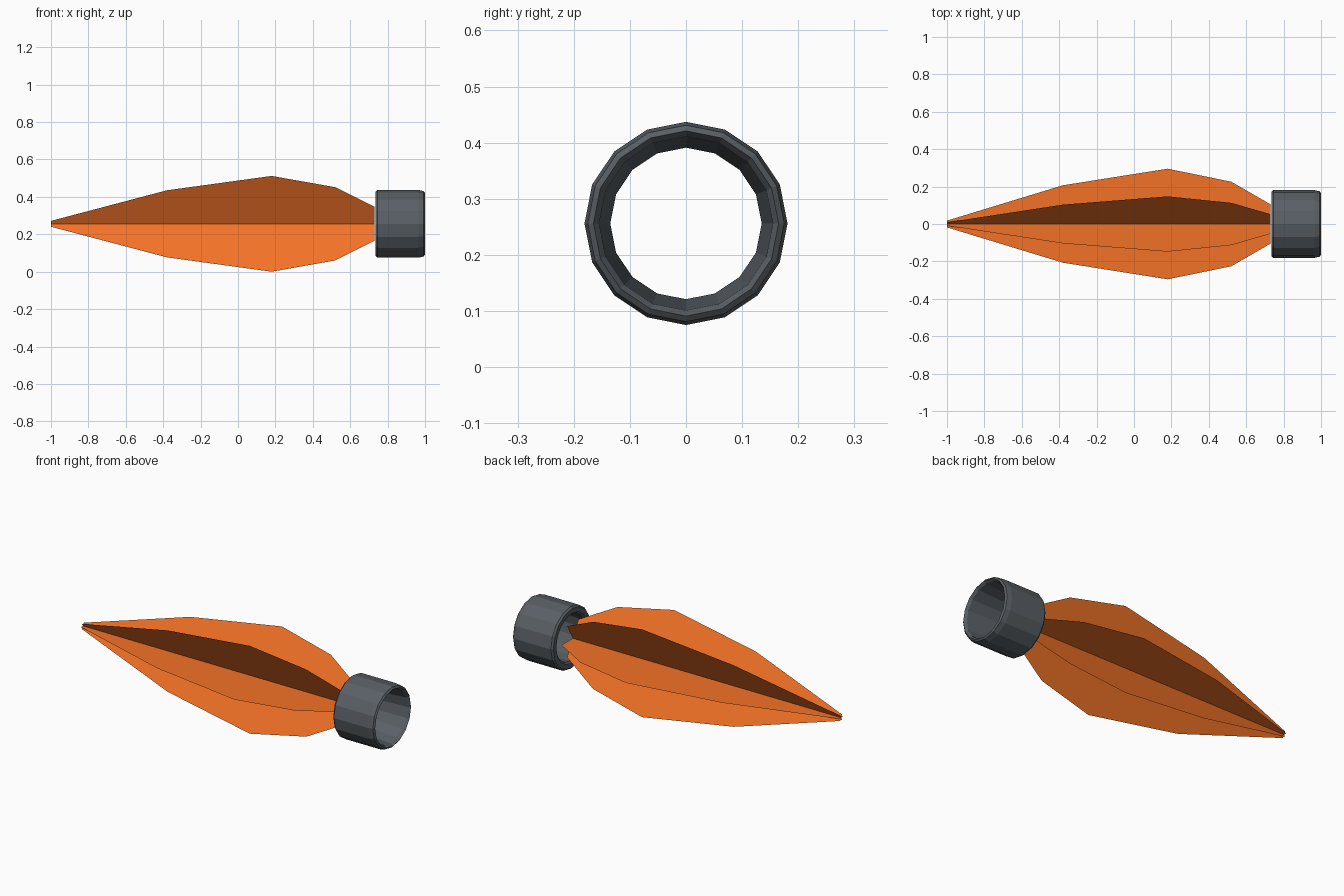
import bpy, bmesh
from math import sin, cos, pi, radians

if "Cube" in bpy.data.objects:
    bpy.data.objects.remove(bpy.data.objects["Cube"])

CZ = 0.256


def make_object(name, bm, color=None):
    mesh = bpy.data.meshes.new(name)
    bm.to_mesh(mesh)
    bm.free()
    ob = bpy.data.objects.new(name, mesh)
    ob.location.z = CZ
    bpy.context.collection.objects.link(ob)
    if color:
        mat = bpy.data.materials.new(name + "_colour")
        mat.diffuse_color = color
        mat.use_nodes = True
        mat.node_tree.nodes["Principled BSDF"].inputs["Base Color"].default_value = mat.diffuse_color
        mesh.materials.append(mat)
    return ob


# Exhaust flame: three crossed flat sheets, (x, half width)
flame = [(-1, .018), (-.38, .207), (.18, .2956), (.52, .226), (.73, .105)]
bm = bmesh.new()
for k in range(3):
    c, s = cos(k * pi / 3), sin(k * pi / 3)
    rows = [[bm.verts.new((x, w * c * d, w * s * d)) for d in (-1, 1)] for x, w in flame]
    for a, b in zip(rows, rows[1:]):
        bm.faces.new((a[0], b[0], b[1], a[1]))
make_object("flame", bm, (.9, .17, .02, 1))

# Nozzle: closed ring profile (x, radius) spun with 16 sides
profile = [(.735, .172), (.745, .181), (.965, .181), (.992, .175), (1, .165),
           (.985, .155), (.745, .135), (.735, .145)]
N = 16
bm = bmesh.new()
rings = [[bm.verts.new((x, r * sin(2 * pi * i / N), r * cos(2 * pi * i / N)))
          for x, r in profile] for i in range(N)]
for i in range(N):
    a, b = rings[i], rings[(i + 1) % N]
    for j in range(len(profile)):
        k = (j + 1) % len(profile)
        bm.faces.new((a[j], a[k], b[k], b[j]))
bmesh.ops.recalc_face_normals(bm, faces=bm.faces)
make_object("nozzle", bm, (.1, .115, .13, 1))
